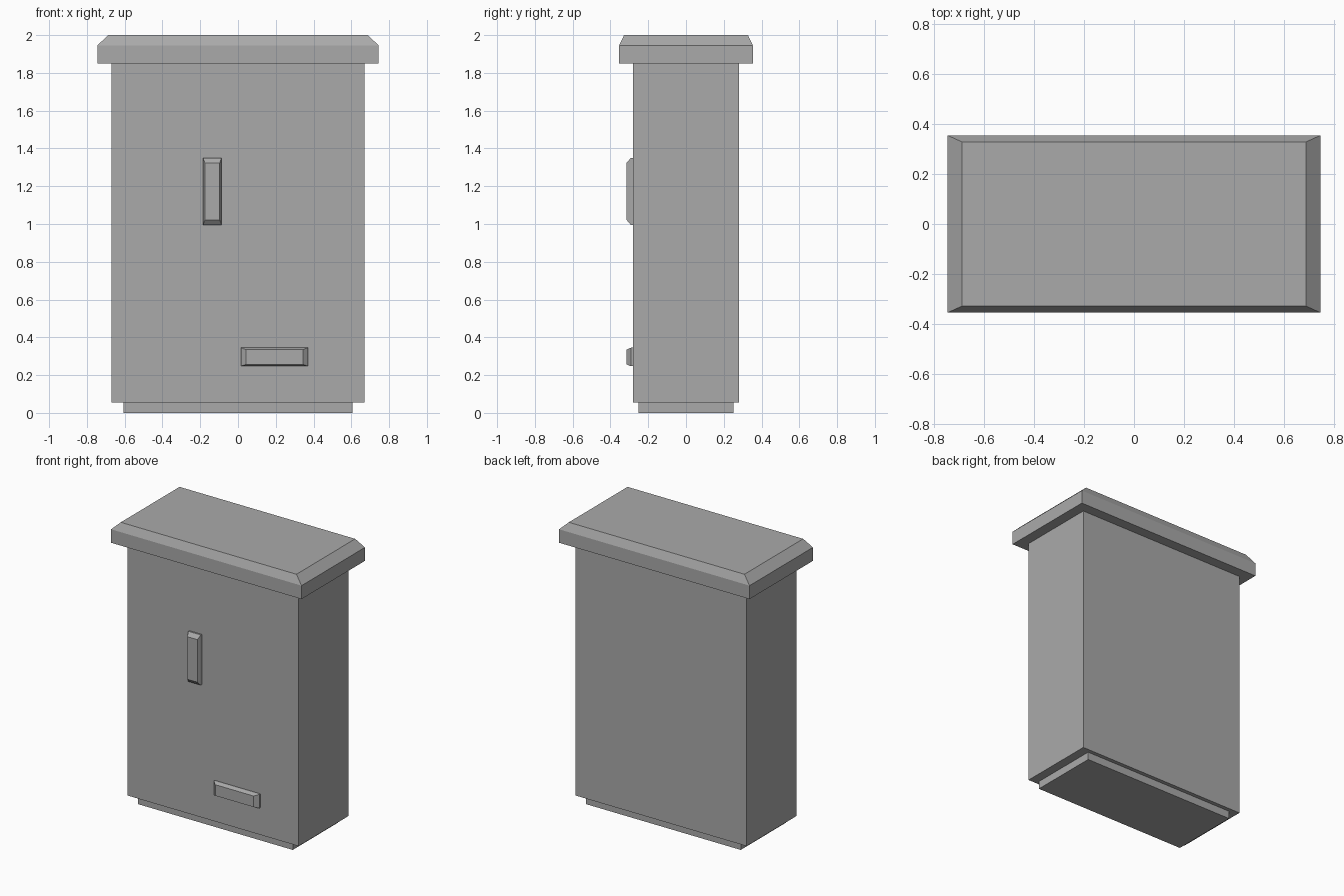
import bpy
import bmesh
from mathutils import Vector

if "Cube" in bpy.data.objects:
    bpy.data.objects.remove(bpy.data.objects["Cube"])

grey = bpy.data.materials.new("painted grey metal")
grey.use_nodes = True
colour = (0.4, 0.4, 0.4, 1)
grey.diffuse_color = colour
grey.node_tree.nodes["Principled BSDF"].inputs["Base Color"].default_value = colour


def box(name, low, high, taper=None):
    """Box between two corners; taper = (axis, sign, shoulder, insets)
    adds a chamfered cap on one side, starting at the shoulder."""
    low, high = Vector(low), Vector(high)
    size, mid = high - low, (low + high) / 2
    bm = bmesh.new()
    bmesh.ops.create_cube(bm, size=1)
    for v in bm.verts:
        v.co = v.co * size + mid
    if taper:
        axis, sign, shoulder, insets = taper
        end = high[axis] if sign > 0 else low[axis]
        cap = max(bm.faces, key=lambda f: f.calc_center_median()[axis] * sign)
        for v in cap.verts:
            v.co[axis] = shoulder
        new = bmesh.ops.extrude_face_region(bm, geom=[cap])["geom"]
        bmesh.ops.delete(bm, geom=[cap], context="FACES_ONLY")
        for v in (g for g in new if isinstance(g, bmesh.types.BMVert)):
            for i in range(3):
                v.co[i] -= insets[i] * (1 if v.co[i] > mid[i] else -1)
            v.co[axis] = end
    bmesh.ops.recalc_face_normals(bm, faces=bm.faces)
    mesh = bpy.data.meshes.new(name)
    bm.to_mesh(mesh)
    bm.free()
    mesh.materials.append(grey)
    obj = bpy.data.objects.new(name, mesh)
    bpy.context.collection.objects.link(obj)
    return obj


# Cabinet: recessed plinth, body and overhanging chamfered lid
box("plinth", (-0.605, -0.252, 0), (0.605, 0.252, 0.06))
box("cabinet_body", (-0.67, -0.28, 0.055), (0.67, 0.28, 1.86))
box("lid", (-0.745, -0.354, 1.85), (0.745, 0.354, 2.0),
    taper=(2, 1, 1.945, (0.058, 0.026, 0)))

# Front fittings: upright handle and low nameplate
box("door_handle", (-0.185, -0.315, 0.995), (-0.087, -0.275, 1.35),
    taper=(1, -1, -0.292, (0.01, 0, 0.027)))
box("front_plate", (0.015, -0.315, 0.247), (0.371, -0.275, 0.345),
    taper=(1, -1, -0.292, (0.028, 0, 0.01)))
